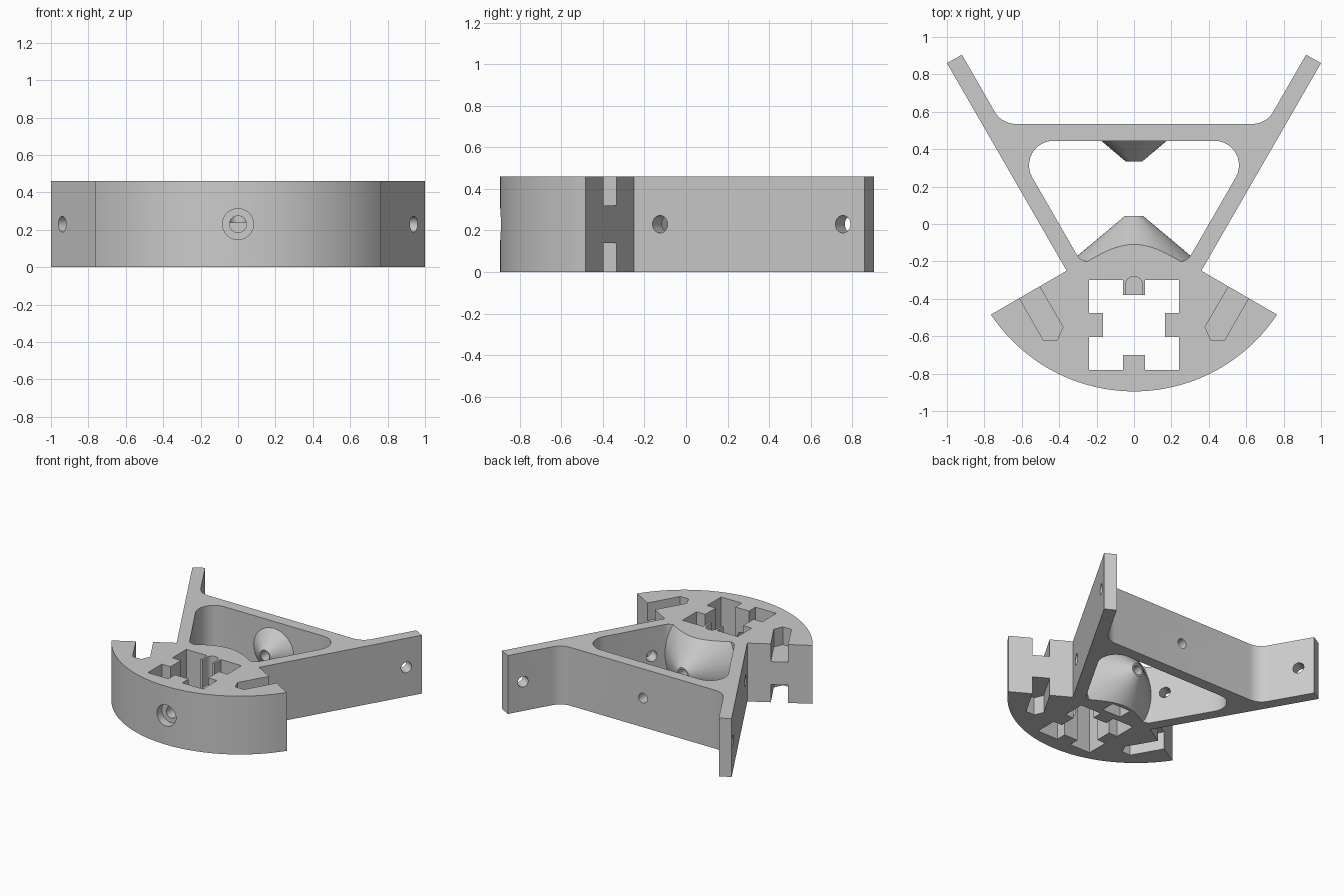
import bpy, bmesh, math
from mathutils import Vector

if "Cube" in bpy.data.objects:
    bpy.data.objects.remove(bpy.data.objects["Cube"], do_unlink=True)

H = 0.46          # plate height
MID = H / 2       # height of every bore axis

grey = bpy.data.materials.new("plain_grey")
grey.use_nodes = True
grey.diffuse_color = (0.6, 0.6, 0.6, 1)
grey.node_tree.nodes["Principled BSDF"].inputs["Base Color"].default_value = (0.6, 0.6, 0.6, 1)


def finish(name, bm):
    bmesh.ops.recalc_face_normals(bm, faces=bm.faces)
    mesh = bpy.data.meshes.new(name)
    bm.to_mesh(mesh)
    bm.free()
    mesh.materials.append(grey)
    obj = bpy.data.objects.new(name, mesh)
    bpy.context.collection.objects.link(obj)
    return obj


def prism(name, points, z0, z1):
    bm = bmesh.new()
    face = bm.faces.new([bm.verts.new((x, y, z0)) for x, y in points])
    top = bmesh.ops.extrude_face_region(bm, geom=[face])["geom"]
    verts = [v for v in top if isinstance(v, bmesh.types.BMVert)]
    bmesh.ops.translate(bm, verts=verts, vec=(0, 0, z1 - z0))
    return finish(name, bm)


def rect(name, x0, x1, y0, y1, z0, z1):
    return prism(name, [(x0, y0), (x1, y0), (x1, y1), (x0, y1)], z0, z1)


def rod(name, start, end, r0, r1=None, sides=32):
    """Cylinder or cone frustum between two points."""
    a, b = Vector(start), Vector(end)
    bm = bmesh.new()
    bmesh.ops.create_cone(bm, cap_ends=True, segments=sides, radius1=r0,
                          radius2=r0 if r1 is None else r1, depth=(b - a).length)
    rot = (b - a).to_track_quat('Z', 'Y').to_matrix().to_4x4()
    rot.translation = (a + b) / 2
    bmesh.ops.transform(bm, matrix=rot, verts=bm.verts)
    return finish(name, bm)


def fillet(prev, corner, nxt, r, steps=10):
    """Points of an arc rounding one corner."""
    p, c, n = Vector(prev), Vector(corner), Vector(nxt)
    u, v = (p - c).normalized(), (n - c).normalized()
    half = u.angle(v) / 2
    centre = c + (u + v).normalized() * (r / math.sin(half))
    t = r / math.tan(half)
    a, b = c + u * t - centre, c + v * t - centre
    full = a.angle(b)
    pts = []
    for i in range(steps + 1):
        k = i / steps
        q = (a * math.sin((1 - k) * full) + b * math.sin(k * full)) / math.sin(full)
        pts.append(tuple(centre + q))
    return pts


def mirrored(points):
    return points + [(-x, y) for x, y in reversed(points)]


def combine(target, tool, operation):
    mod = target.modifiers.new(operation.title(), 'BOOLEAN')
    mod.operation, mod.solver, mod.object = operation, 'EXACT', tool
    bpy.context.view_layer.objects.active = target
    bpy.ops.object.modifier_apply(modifier=mod.name)
    bpy.data.objects.remove(tool, do_unlink=True)


def cut(tool):
    combine(body, tool, 'DIFFERENCE')


# Body outline: curved front, notched shoulders, splayed arms, rear crossbar
R, CY = 0.918, 0.023
sweep = math.asin(0.765 / R)
arc = [(R * math.sin(sweep * i / 24), CY - R * math.cos(sweep * i / 24)) for i in range(1, 25)]
arm_tip = (0.92, 0.905)
inner = (0.707, 0.535)
right_half = arc + [(0.36, -0.25), (1.0, 0.86), arm_tip] + fillet(arm_tip, inner, (0, 0.535), 0.13)
body = prism("bracket_body", mirrored(right_half) + [(0, CY - R)], -0.2, H + 0.2)

# Rounded window between the arms
low, high = (0.285, -0.2), (0.657, 0.445)
window = fillet((0, -0.2), low, high, 0.07) + fillet(low, high, (0, 0.445), 0.131)
cut(prism("window_cutter", mirrored(window), -0.5, 1))

# Large and small cones facing each other, trimmed flush with the plate
combine(body, rod("large_cone", (0, -0.215, MID), (0, 0.042, MID), 0.356, 0.05, 48), 'UNION')
combine(body, rod("small_cone", (0, 0.46, MID), (0, 0.335, MID), 0.193, 0.045), 'UNION')
combine(body, rect("slab", -2, 2, -2, 2, 0, H), 'INTERSECT')

# Square socket with a key tab on each side
socket = [(0.06, -0.78), (0.24, -0.78), (0.24, -0.605), (0.165, -0.605), (0.165, -0.475),
          (0.24, -0.475), (0.24, -0.3), (0.06, -0.3), (0.06, -0.38)]
socket.insert(0, (0.06, -0.70))
cut(prism("socket_cutter", mirrored(socket), -0.1, H + 0.1))

# Round channel in the rear key tab
channel = [(0.045, -0.42)] + [(0.045 * math.cos(a * math.pi / 16), -0.325 + 0.045 * math.sin(a * math.pi / 16))
                              for a in range(9)]
cut(prism("channel_cutter", mirrored(channel[:-1]), MID + 0.01, H + 0.1))

# Nut pocket under the large cone
cut(rect("nut_pocket_cutter", -0.08, 0.08, -0.25, -0.14, -0.1, MID + 0.08))

# Bores on the centre line
cut(rod("front_bore", (0, -1, MID), (0, -0.6, MID), 0.045))
cut(rod("front_counterbore", (0, -1, MID), (0, -0.83, MID), 0.083))
cut(rod("cone_bore", (0, -0.2, MID), (0, 0.1, MID), 0.038))
cut(rod("crossbar_bore", (0, 0.28, MID), (0, 0.6, MID), 0.038))

# Clamp slots in the shoulders and holes through the arms
for s in (1, -1):
    slot = [(0.525, -0.301), (0.38, -0.55), (0.41, -0.62), (0.485, -0.62), (0.63, -0.366)]
    for z0, z1 in ((-0.1, 0.14), (0.32, H + 0.1)):
        cut(prism("slot_cutter", [(s * x, y) for x, y in slot], z0, z1))
    for y in (-0.125, 0.755):
        x = 0.36 + (y + 0.25) * 0.577
        out = (s * (x + 0.0433), y - 0.025, MID)
        back = (s * (x - 0.104), y + 0.06, MID)
        cut(rod("arm_hole_cutter", out, back, 0.042))

# Smooth curves, crisp edges
bpy.ops.object.select_all(action='DESELECT')
body.select_set(True)
bpy.context.view_layer.objects.active = body
bpy.ops.object.shade_smooth_by_angle(angle=math.radians(25))
